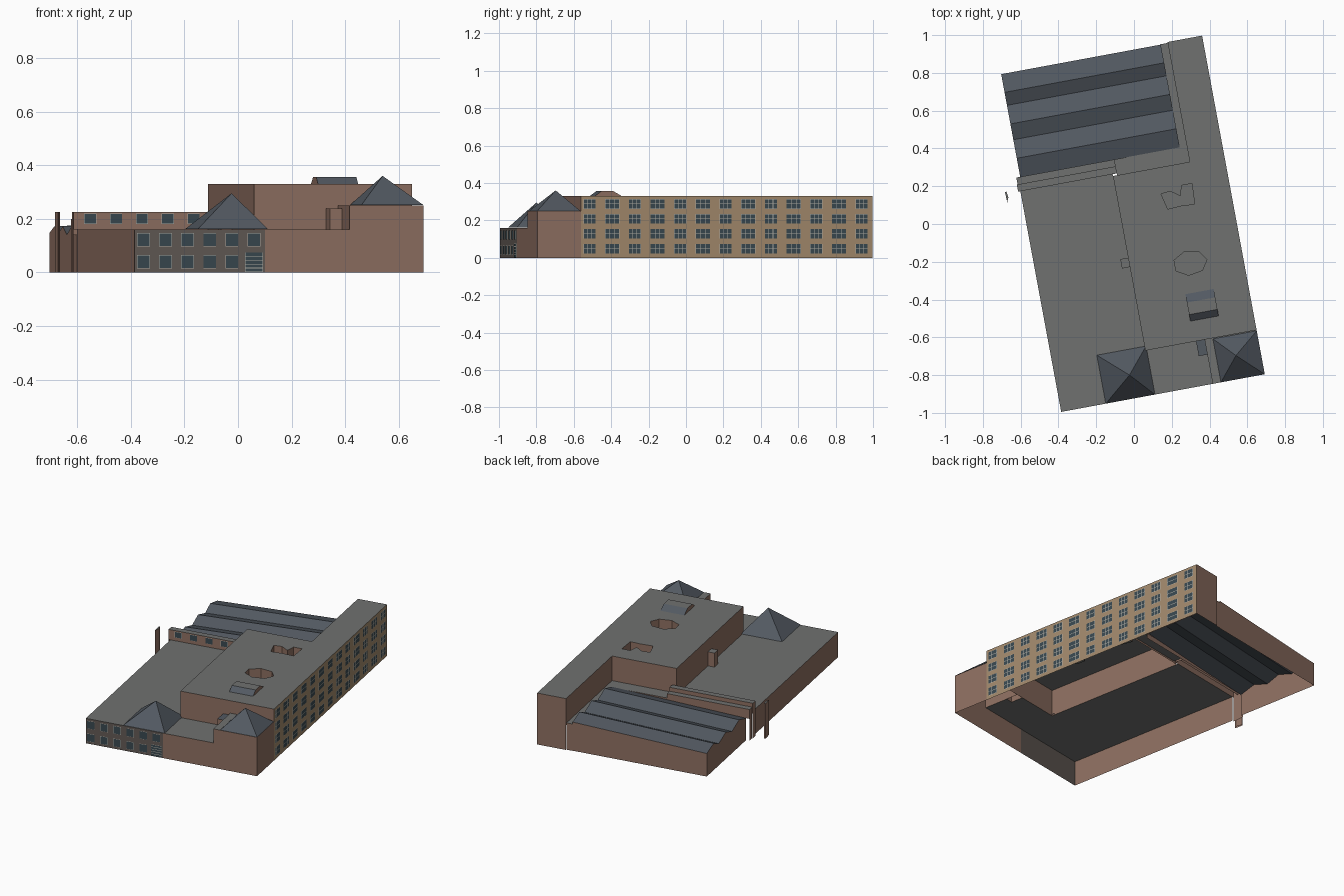
import bpy, bmesh, math

if "Cube" in bpy.data.objects:
    bpy.data.objects.remove(bpy.data.objects["Cube"])

ANGLE = math.asin(0.182)   # whole building is turned on its site


def material(name, rgb):
    m = bpy.data.materials.new(name)
    m.diffuse_color = (*rgb, 1)
    m.use_nodes = True
    m.node_tree.nodes["Principled BSDF"].inputs["Base Color"].default_value = m.diffuse_color
    return m


BRICK = material("brick", (0.27, 0.16, 0.12))
TAN = material("tan_brick", (0.36, 0.25, 0.15))
STONE = material("dark_stone", (0.12, 0.10, 0.09))
FLAT = material("flat_roof", (0.16, 0.165, 0.16))
SLATE = material("slate", (0.085, 0.10, 0.12))
FRAME = material("window_frame", (0.45, 0.43, 0.38))
GLASS = material("glass", (0.04, 0.065, 0.08))
MATS = [BRICK, TAN, STONE, FLAT, SLATE, FRAME, GLASS]


def face(bm, pts, mat):
    f = bm.faces.new([bm.verts.new(p) for p in pts])
    f.material_index = MATS.index(mat)
    return f


def finish(name, bm):
    me = bpy.data.meshes.new(name)
    bm.to_mesh(me)
    bm.free()
    for m in MATS:
        me.materials.append(m)
    ob = bpy.data.objects.new(name, me)
    ob.rotation_euler.z = ANGLE
    bpy.context.collection.objects.link(ob)
    return ob


def rect(u0, u1, v0, v1):
    return [(u0, v0), (u1, v0), (u1, v1), (u0, v1)]


def block(name, pts, z, bases, roof=FLAT, mats=None, holes=(), depth=0.07):
    """Open-bottomed shell; bases = wall foot per edge, None = no wall."""
    bm = bmesh.new()
    n = len(pts)
    for i, z0 in enumerate(bases):
        if z0 is None:
            continue
        a, b = pts[i], pts[(i + 1) % n]
        face(bm, [(*a, z0), (*b, z0), (*b, z), (*a, z)], (mats or {}).get(i, BRICK))
    if holes:
        edges = []
        for loop in [pts, *holes]:
            vs = [bm.verts.new((*p, z)) for p in loop]
            edges += [bm.edges.new((vs[i - 1], vs[i])) for i in range(len(vs))]
        res = bmesh.ops.triangle_fill(bm, edges=edges, use_beauty=True, normal=(0, 0, 1))
        for f in res["geom"]:
            if isinstance(f, bmesh.types.BMFace):
                f.material_index = MATS.index(roof)
        for h in holes:
            for i in range(len(h)):
                a, b = h[i - 1], h[i]
                face(bm, [(*b, z - depth), (*a, z - depth), (*a, z), (*b, z)], BRICK)
            face(bm, [(*p, z - depth) for p in h], roof)
    elif roof:
        face(bm, [(*p, z) for p in pts], roof)
    return finish(name, bm)


def pyramid(name, pts, z, apex):
    bm = bmesh.new()
    for i in range(len(pts)):
        face(bm, [(*pts[i - 1], z), (*pts[i], z), apex], SLATE)
    finish(name, bm)


def windows(name, origin, d, items, panes=(2, 2)):
    """Frames with glass panes on a wall; items = (along, z, width, height)."""
    bm = bmesh.new()
    nx, ny = d[1], -d[0]

    def quad(s, z, w, h, off, mat):
        P = lambda a, b: (origin[0] + d[0] * a + nx * off, origin[1] + d[1] * a + ny * off, b)
        face(bm, [P(s - w / 2, z - h / 2), P(s + w / 2, z - h / 2),
                  P(s + w / 2, z + h / 2), P(s - w / 2, z + h / 2)], mat)

    for s, z, w, h in items:
        quad(s, z, w, h, 0.001, FRAME)
        pw, ph = w / panes[0], h / panes[1]
        for i in range(panes[0]):
            for j in range(panes[1]):
                quad(s - w / 2 + pw * (i + 0.5), z - h / 2 + ph * (j + 0.5),
                     pw - 0.003, ph - 0.003, 0.002, GLASS)
    finish(name, bm)


S, N, W, E = -0.908, 0.915, -0.56, 0.536

# Tall wing with light wells sunk into its roof
well_a = [(0.17, 0.13), (0.19, 0.045), (0.265, 0.05), (0.335, 0.045),
          (0.34, 0.155), (0.285, 0.155), (0.27, 0.10), (0.22, 0.135)]
well_b = [(0.255 + 0.09 * math.cos(a), -0.256 + 0.065 * math.sin(a))
          for a in (i * math.tau / 7 for i in range(7))]
block("tall_wing", [(-0.063, -0.67), (E, -0.67), (E, N), (0.35, N), (0.35, 0.27), (-0.063, 0.27)],
      0.33, [0.16, 0, 0, 0.16, 0.16, 0.16], mats={1: TAN}, holes=[well_a, well_b])

# Low wing around it
block("low_wing", [(W, S), (-0.065, S), (0.256, S), (0.256, -0.75), (0.21, -0.75), (0.21, -0.67),
                   (-0.063, -0.67), (-0.063, 0.28), (W, 0.28)],
      0.16, [0, 0] + [None] * 6 + [0], mats={0: STONE})
pyramid("front_pyramid_roof", rect(-0.32, -0.055, S, -0.647), 0.162, (-0.169, -0.782, 0.295))
block("chimney", rect(-0.105, -0.063, -0.22, -0.17), 0.25, [0.16] * 4)

# Corner tower and its side annex
block("corner_tower", rect(0.256, E, S, -0.67), 0.25, [0, 0, None, 0.16])
pyramid("tower_pyramid_roof", rect(0.30, E, S, -0.674), 0.251, (0.404, -0.783, 0.36))
block("tower_annex", rect(0.21, 0.256, -0.75, -0.67), 0.238, [0.16, None, None, 0.16], roof=SLATE)

# Stepped cross strip between the low wing and the sheds
block("cross_strip", rect(-0.572, -0.04, 0.28, 0.318), 0.225, [0.16, 0.16, 0.16, 0])
block("cross_strip_step", rect(-0.568, -0.04, 0.318, 0.355), 0.20, [None, 0.16, 0.14, 0])
block("valley_roof", [(-0.04, 0.27), (0.35, 0.27), (0.35, N - 0.005), (0.31, N - 0.005),
                      (0.31, 0.355), (-0.04, 0.355)], 0.172, [None, None, 0, None, 0.14, None])

# Ridged shed roofs, rising slightly to the east
prof = [(0.355, 0.14), (0.455, 0.172), (0.555, 0.14), (0.64, 0.172), (0.74, 0.14), (0.81, 0.172), (0.908, 0.148)]
UW, UE, RISE = -0.547, 0.312, 0.036
bm = bmesh.new()
for (v0, z0), (v1, z1) in zip(prof, prof[1:]):
    face(bm, [(UW, v0, z0), (UE, v0, z0 + RISE), (UE, v1, z1 + RISE), (UW, v1, z1)], SLATE)
face(bm, [(UW, v, z) for v, z in prof] + [(UW, 0.908, 0), (UW, 0.355, 0)], BRICK)
face(bm, [(UE, v, z + RISE) for v, z in reversed(prof)] + [(UE, 0.355, 0.165), (UE, 0.908, 0.165)], BRICK)
face(bm, [(UE, 0.908, 0), (UW, 0.908, 0), (UW, 0.908, 0.148), (UE, 0.908, 0.148 + RISE)], BRICK)
finish("shed_roofs", bm)

# Raised rooflight on the tall wing
bm = bmesh.new()
rp = [(-0.56, 0.33), (-0.525, 0.356), (-0.46, 0.356), (-0.415, 0.33)]
for k, ((v0, z0), (v1, z1)) in enumerate(zip(rp, rp[1:])):
    face(bm, [(0.2, v0, z0), (0.352, v0, z0), (0.352, v1, z1), (0.2, v1, z1)], FLAT if k == 1 else SLATE)
face(bm, [(0.352, v, z) for v, z in rp][::-1], BRICK)
face(bm, [(0.2, v, z) for v, z in rp], BRICK)
finish("rooflight", bm)

# Free-standing thin pier to the west
block("pier", [(-0.639, 0.235), (-0.628, 0.26), (-0.633, 0.292), (-0.641, 0.29)], 0.225, [0] * 4)

# Windows and door
windows("east_windows", (E, 0), (0, 1),
        [(-0.624 + 0.1233 * i, 0.048 + 0.08 * j, 0.066 if i % 2 == 0 else 0.078, 0.052)
         for i in range(13) for j in range(4)], (3, 2))
cols = [-0.527 + 0.0838 * i for i in range(6)]
windows("front_windows", (0, S), (1, 0),
        [(u, z, 0.049, 0.05) for u in cols for z in (0.04, 0.122) if not (u == cols[-1] and z < 0.1)], (1, 1))
windows("front_door", (0, S), (1, 0), [(cols[-1], 0.038, 0.068, 0.074)], (1, 5))
windows("strip_windows", (0, 0.28), (1, 0),
        [(-0.509 + 0.098 * i, 0.2, 0.046, 0.038) for i in range(5)], (1, 1))
